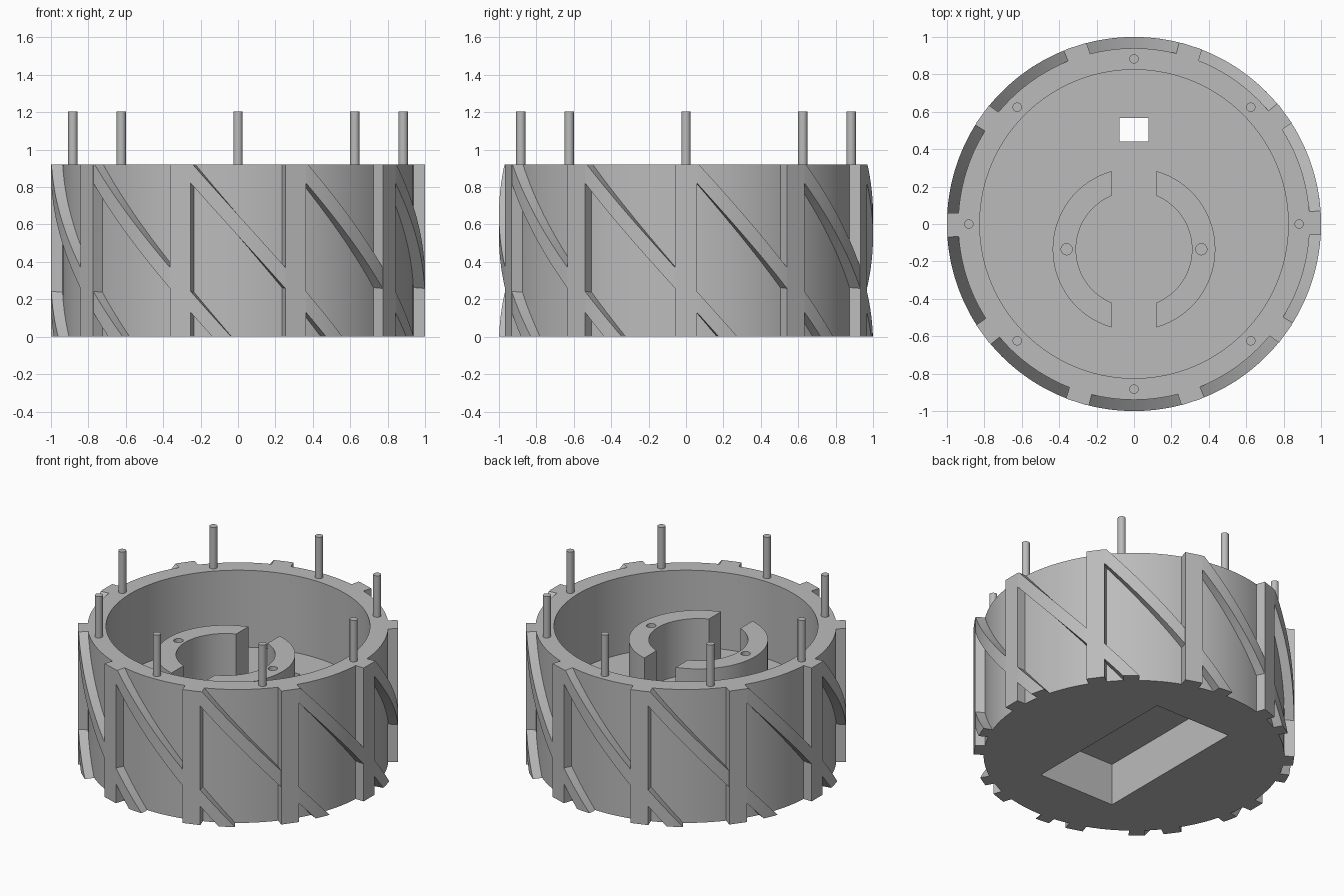
import bpy, bmesh, math
from mathutils import Matrix

if "Cube" in bpy.data.objects:
    bpy.data.objects.remove(bpy.data.objects["Cube"], do_unlink=True)

HEIGHT, R_WALL, R_BORE, R_OUT = 0.92, 0.94, 0.825, 1.0
FLOOR, POST_TOP, POST_Y = 0.39, 0.775, -0.135
SECTORS = 10

grey = bpy.data.materials.new("plain grey")
grey.use_nodes = True
COLOUR = (0.5, 0.5, 0.5, 1)
grey.diffuse_color = COLOUR
grey.node_tree.nodes["Principled BSDF"].inputs["Base Color"].default_value = COLOUR


def finish(name, bm, smooth=True):
    """Turn a bmesh into a named, coloured object."""
    bmesh.ops.remove_doubles(bm, verts=bm.verts, dist=1e-5)
    bmesh.ops.recalc_face_normals(bm, faces=bm.faces)
    mesh = bpy.data.meshes.new(name)
    bm.to_mesh(mesh)
    bm.free()
    ob = bpy.data.objects.new(name, mesh)
    bpy.context.collection.objects.link(ob)
    mesh.materials.append(grey)
    if smooth:
        smooth_shade(ob)
    return ob


def activate(ob):
    bpy.ops.object.select_all(action='DESELECT')
    ob.select_set(True)
    bpy.context.view_layer.objects.active = ob


def smooth_shade(ob):
    activate(ob)
    bpy.ops.object.shade_smooth_by_angle(angle=math.radians(30))


def add_box(bm, x0, x1, y0, y1, z0, z1, turn=0.0):
    m = (Matrix.Rotation(turn, 4, 'Z')
         @ Matrix.Translation(((x0 + x1) / 2, (y0 + y1) / 2, (z0 + z1) / 2))
         @ Matrix.Diagonal((x1 - x0, y1 - y0, z1 - z0, 1)))
    bmesh.ops.create_cube(bm, size=1, matrix=m)


def add_rod(bm, x, y, r, z0, z1):
    bmesh.ops.create_cone(bm, cap_ends=True, segments=24, radius1=r, radius2=r,
                          depth=z1 - z0, matrix=Matrix.Translation((x, y, (z0 + z1) / 2)))


def cut(ob, bm):
    """Subtract a cutter mesh and discard the cutter."""
    cutter = finish("cutter", bm, False)
    cutter.hide_render = True
    mod = ob.modifiers.new("cut", 'BOOLEAN')
    mod.operation, mod.solver, mod.object = 'DIFFERENCE', 'EXACT', cutter
    activate(ob)
    bpy.ops.object.modifier_apply(modifier=mod.name)
    bpy.data.objects.remove(cutter, do_unlink=True)


# Cup body: lathed wall and thick floor
bm = bmesh.new()
profile = [(0, 0), (R_WALL, 0), (R_WALL, HEIGHT), (R_BORE, HEIGHT), (R_BORE, FLOOR), (0, FLOOR)]
pts = [bm.verts.new((r, 0, z)) for r, z in profile]
edges = [bm.edges.new(p) for p in zip(pts, pts[1:])]
bmesh.ops.spin(bm, geom=pts + edges, cent=(0, 0, 0), axis=(0, 0, 1),
               angle=math.tau, steps=120, use_duplicate=False)
body = finish("body", bm, False)

# Rectangular pocket below, and a small slot through the floor
bm = bmesh.new()
add_box(bm, -0.29, 0.29, -0.56, 0.57, -0.1, 0.29)
cut(body, bm)
bm = bmesh.new()
add_box(bm, -0.078, 0.078, 0.44, 0.568, 0.2, 0.6)
cut(body, bm)
smooth_shade(body)

# Two C-shaped posts with a screw hole each
for side, label in ((1, "left"), (-1, "right")):
    bm = bmesh.new()
    outline = []
    for r, direction in ((0.435, 1), (0.31, -1)):
        a = math.acos(0.12 / r) * direction
        for i in range(33):
            t = -a + 2 * a * i / 32
            outline.append((side * r * math.cos(t), POST_Y + r * math.sin(t)))
    face = bm.faces.new([bm.verts.new((x, y, FLOOR - 0.01)) for x, y in outline])
    ext = bmesh.ops.extrude_face_region(bm, geom=[face])["geom"]
    bmesh.ops.translate(bm, vec=(0, 0, POST_TOP - FLOOR + 0.01),
                        verts=[g for g in ext if isinstance(g, bmesh.types.BMVert)])
    post = finish(label + "_curved_post", bm, False)
    bm = bmesh.new()
    add_rod(bm, side * 0.36, POST_Y, 0.03, FLOOR + 0.005, 1.0)
    cut(post, bm)
    smooth_shade(post)

# Upright ribs around the wall
bm = bmesh.new()
for k in range(SECTORS):
    add_box(bm, 0.9, R_OUT, -0.058, 0.058, 0, HEIGHT, math.tau * k / SECTORS)
finish("upright_ribs", bm, False)

# Helical ribs, one starting at the top of each sector
SLOPE, THICK, STEPS = 0.0192, 0.112, 40      # drop per degree, rib height


def clamp(z):
    return min(max(z, 0.0), HEIGHT)


bm = bmesh.new()
span = (HEIGHT + THICK) / SLOPE
first = -14.6 - (HEIGHT - 0.82) / SLOPE      # where the lower edge meets the rim
breaks = {span * i / STEPS for i in range(STEPS + 1)}
breaks |= {THICK / SLOPE, HEIGHT / SLOPE}    # corners at the rim and base
for k in range(SECTORS):
    rings = []
    for d in sorted(breaks):
        a = math.radians(-90 + 360 / SECTORS * k + first + d)
        low = HEIGHT - SLOPE * d
        rings.append([bm.verts.new((r * math.cos(a), r * math.sin(a), clamp(z)))
                      for r, z in ((0.91, low), (R_OUT, low),
                                   (R_OUT, low + THICK), (0.91, low + THICK))])
    for p, q in zip(rings, rings[1:]):
        for i in range(4):
            j = (i + 1) % 4
            bm.faces.new((p[i], p[j], q[j], q[i]))
finish("helical_ribs", bm)

# Eight pins standing on the rim
bm = bmesh.new()
for k in range(8):
    a = math.tau * k / 8
    add_rod(bm, 0.883 * math.cos(a), 0.883 * math.sin(a), 0.025, HEIGHT - 0.05, 1.205)
finish("rim_pins", bm)
